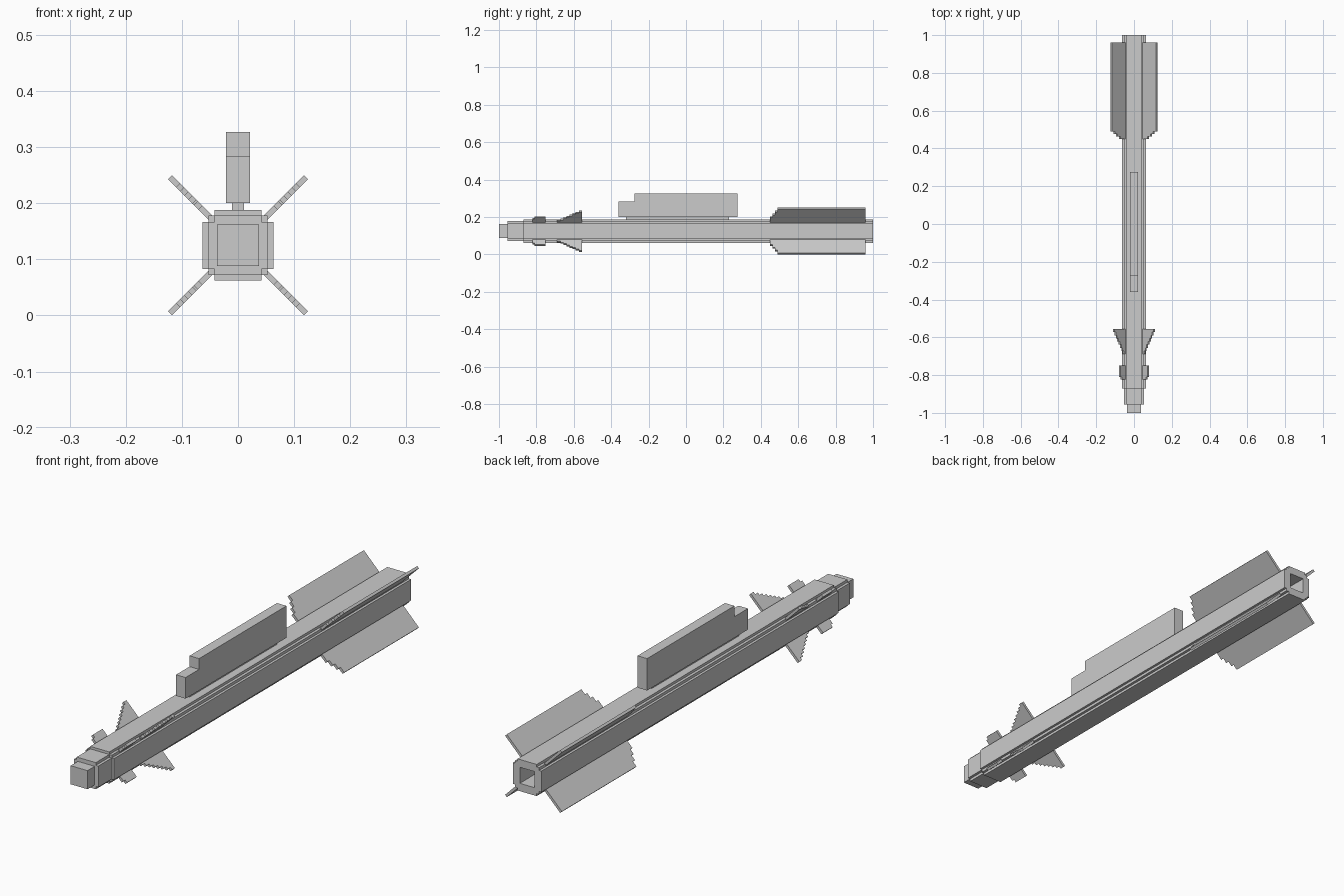
import bpy, bmesh, math
from mathutils import Matrix, Vector

if "Cube" in bpy.data.objects:
    bpy.data.objects.remove(bpy.data.objects["Cube"])

CZ = 0.125          # height of the body axis
FIN_T = 0.0105      # fin thickness


def extrude(name, outline, vec, matrix=Matrix()):
    """Solid made by extruding a planar outline along vec."""
    bm = bmesh.new()
    face = bm.faces.new([bm.verts.new(p) for p in outline])
    ext = bmesh.ops.extrude_face_region(bm, geom=[face])["geom"]
    bmesh.ops.translate(bm, vec=vec, verts=[v for v in ext if isinstance(v, bmesh.types.BMVert)])
    bmesh.ops.transform(bm, matrix=matrix, verts=bm.verts)
    bmesh.ops.recalc_face_normals(bm, faces=bm.faces)
    mesh = bpy.data.meshes.new(name)
    bm.to_mesh(mesh)
    bm.free()
    obj = bpy.data.objects.new(name, mesh)
    bpy.context.collection.objects.link(obj)
    return obj


def tube(name, corner, y0, y1):
    """Bar along y; corner is one quadrant of its (x, z) section."""
    pts = []
    for sx, sz in ((1, 1), (-1, 1), (-1, -1), (1, -1)):
        quad = [(sx * x, sz * z) for x, z in corner]
        pts += quad if sx * sz > 0 else quad[::-1]
    return extrude(name, [(x, y0, CZ + z) for x, z in pts], (0, y1 - y0, 0))


def side_plate(name, profile, half):
    """Plate from a (y, z) profile, centred on x = 0."""
    return extrude(name, [(-half, y, z) for y, z in profile], (2 * half, 0, 0))


def fin_set(name, steps, y_end):
    """Four diagonal fins; steps are (y start, sideways reach) of the stepped leading edge."""
    r = [(y, x * math.sqrt(2) - FIN_T / 2) for y, x in steps]
    prof = [(y_end, 0.05), (r[0][0], 0.05)]
    for i, (y, rad) in enumerate(r):
        if i:
            prof.append((y, r[i - 1][1]))
        prof.append((y, rad))
    prof.append((y_end, r[-1][1]))
    for i, tag in enumerate(("upper_right", "upper_left", "lower_left", "lower_right")):
        m = Matrix.Translation((0, 0, CZ)) @ Matrix.Rotation(-math.radians(45 + 90 * i), 4, 'Y')
        extrude(f"{name}_{tag}", [(rad, y, -FIN_T / 2) for y, rad in prof], (0, 0, FIN_T), m)


# Stepped body with a square exhaust opening in the rear
body = tube("body", [(0.063, 0.042), (0.053, 0.042), (0.053, 0.053), (0.042, 0.053), (0.042, 0.063)], -0.87, 1.0)
cutter = tube("exhaust_cutter", [(0.032, 0.032)], 0.9, 1.1)
cutter.hide_render = True
cutter.hide_viewport = True
cut = body.modifiers.new("exhaust", 'BOOLEAN')
cut.operation = 'DIFFERENCE'
cut.solver = 'EXACT'
cut.object = cutter

# Nose
tube("nose_collar", [(0.053, 0.042), (0.042, 0.042), (0.042, 0.053)], -0.955, -0.87)
tube("nose_tip", [(0.037, 0.037)], -1.0, -0.955)

# Rail on top of the body
side_plate("rail_foot", [(-0.32, 0.188), (0.23, 0.188), (0.23, 0.2), (-0.32, 0.2)], 0.0105)
side_plate("launch_rail", [(-0.36, 0.2), (0.275, 0.2), (0.275, 0.327), (-0.275, 0.327),
                           (-0.275, 0.284), (-0.36, 0.284)], 0.021)

# Fins
fin_set("tail_fin", [(0.45, 0.079), (0.463, 0.094), (0.477, 0.109), (0.49, 0.125)], 0.96)
fin_set("steering_fin", [(-0.705 + 0.0165 * i, 0.053 + 0.0072 * i) for i in range(9)], -0.555)
fin_set("front_fin", [(-0.822, 0.071), (-0.811, 0.079)], -0.75)
